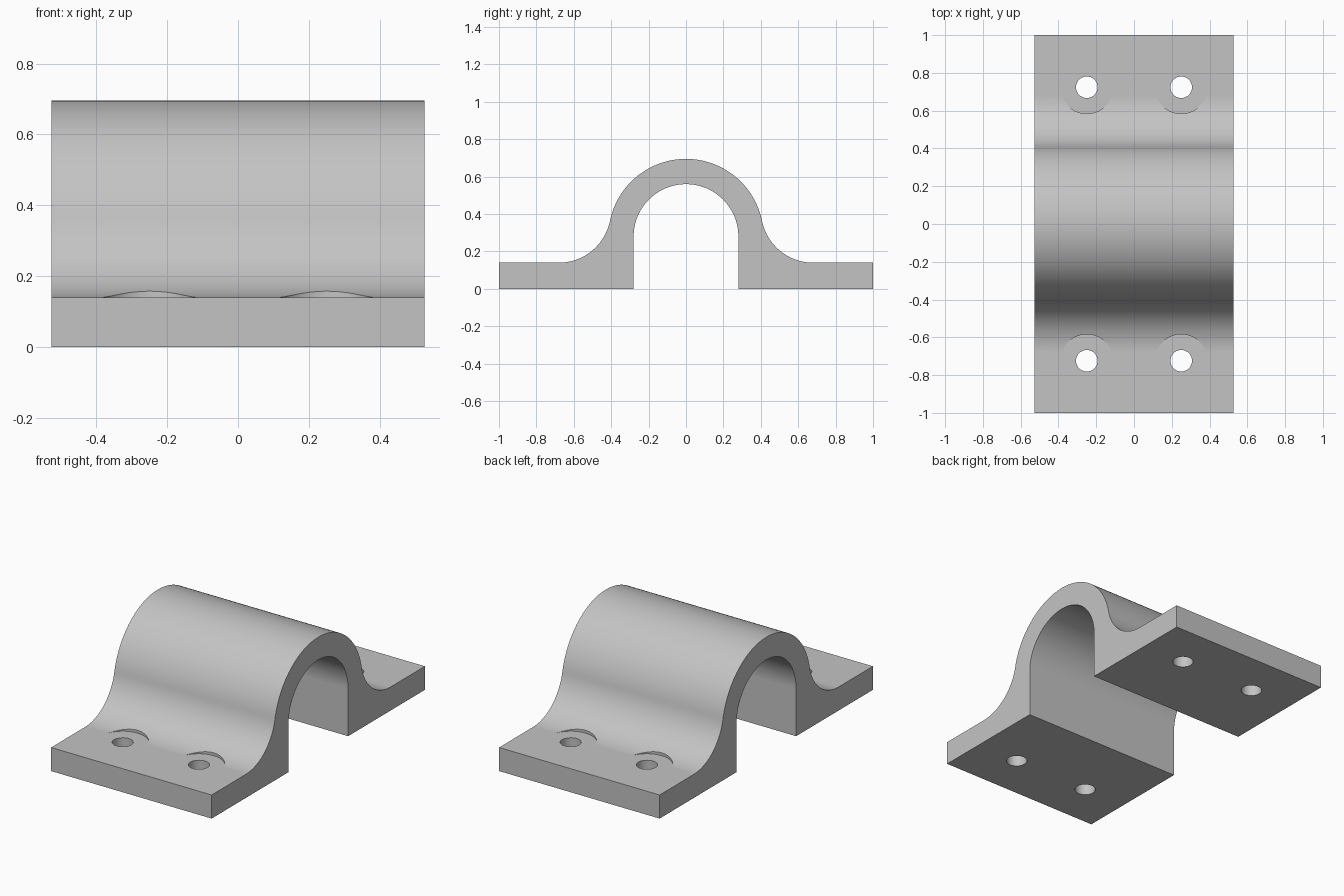
import bpy
import bmesh
from math import sin, cos, pi, asin, sqrt

if "Cube" in bpy.data.objects:
    bpy.data.objects.remove(bpy.data.objects["Cube"], do_unlink=True)

HALF_WIDTH = 0.527
BASE = 0.14        # flange thickness
INNER = 0.28       # bore radius, also height of its axis
OUTER = 0.415
FILLET = 0.28
HOLE_X = 0.25
HOLE_Y = 0.724

steel = bpy.data.materials.new("plain grey")
steel.use_nodes = True
grey = (0.55, 0.55, 0.55, 1)
steel.diffuse_color = grey
steel.node_tree.nodes["Principled BSDF"].inputs["Base Color"].default_value = grey


def arc(cy, cz, r, start, end, steps):
    angles = [start + (end - start) * i / steps for i in range(steps + 1)]
    return [(cy + r * cos(a), cz + r * sin(a)) for a in angles]


def cylinder(name, x, y, radius, bottom, top, sides):
    bpy.ops.mesh.primitive_cylinder_add(
        vertices=sides, radius=radius, depth=top - bottom,
        location=(x, y, (bottom + top) / 2))
    obj = bpy.context.object
    obj.name = name
    obj.hide_render = True
    return obj


# Side profile: flanges, tangent fillets, outer arch, then the bore
fillet_z = BASE + FILLET
fillet_y = sqrt((OUTER + FILLET) ** 2 - (fillet_z - INNER) ** 2)
tilt = asin((fillet_z - INNER) / (OUTER + FILLET))
fillet = arc(fillet_y, fillet_z, FILLET, -pi / 2, -pi + tilt, 24)
crown = arc(0, INNER, OUTER, tilt, pi - tilt, 64)
left_fillet = [(-y, z) for y, z in reversed(fillet)]
bore = arc(0, INNER, INNER, pi, 0, 64)
profile = ([(INNER, 0), (1, 0), (1, BASE)] + fillet + crown[1:-1] + left_fillet
           + [(-1, BASE), (-1, 0), (-INNER, 0)] + bore)

# Saddle clamp body, extruded along x
bm = bmesh.new()
face = bm.faces.new([bm.verts.new((-HALF_WIDTH, y, z)) for y, z in profile])
moved = bmesh.ops.extrude_face_region(bm, geom=[face])["geom"]
bmesh.ops.translate(bm, vec=(2 * HALF_WIDTH, 0, 0),
                    verts=[v for v in moved if isinstance(v, bmesh.types.BMVert)])
bmesh.ops.recalc_face_normals(bm, faces=bm.faces)
mesh = bpy.data.meshes.new("saddle_clamp")
bm.to_mesh(mesh)
bm.free()
clamp = bpy.data.objects.new("saddle_clamp", mesh)
bpy.context.collection.objects.link(clamp)
mesh.materials.append(steel)

# Bolt holes and the washer seats cut into the fillets
cutters = []
for sx in (-1, 1):
    for sy in (-1, 1):
        x, y = sx * HOLE_X, sy * HOLE_Y
        cutters.append(cylinder("washer_seat_cutter", x, y, 0.14, BASE + 0.0002, 0.5, 64))
        cutters.append(cylinder("bolt_hole_cutter", x, y, 0.057, -0.1, 0.4, 48))

bpy.ops.object.select_all(action="DESELECT")
bpy.context.view_layer.objects.active = clamp
clamp.select_set(True)
for cutter in cutters:
    mod = clamp.modifiers.new("cut", "BOOLEAN")
    mod.operation = "DIFFERENCE"
    mod.solver = "EXACT"
    mod.object = cutter
    bpy.ops.object.modifier_apply(modifier=mod.name)
    bpy.data.objects.remove(cutter, do_unlink=True)

# Smooth curved walls, crisp edges, flat faces kept flat
bpy.ops.object.shade_smooth_by_angle(angle=pi / 6)
weighted = clamp.modifiers.new("flat_faces", "WEIGHTED_NORMAL")
weighted.keep_sharp = True
